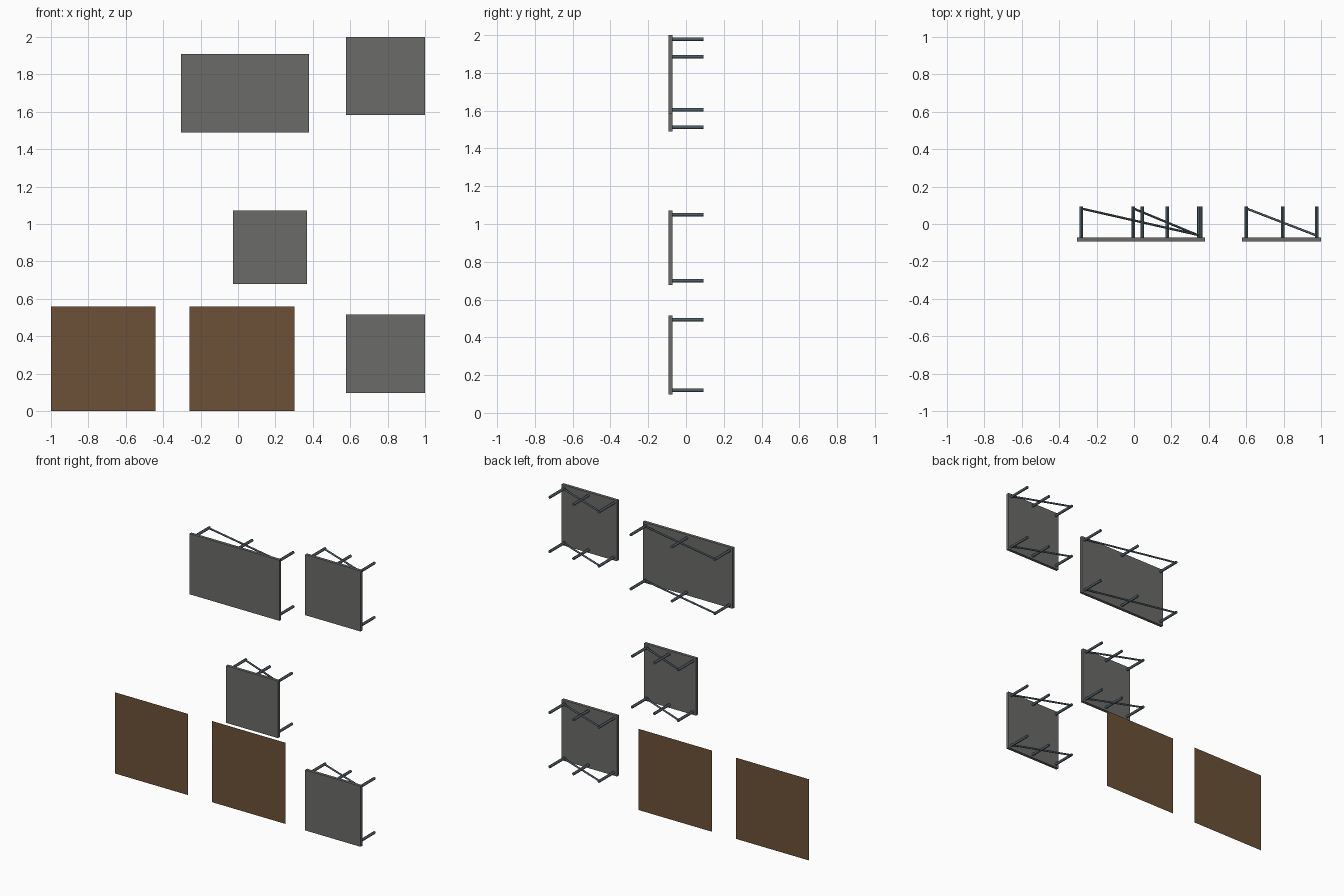
import bpy
from mathutils import Vector

if "Cube" in bpy.data.objects:
    bpy.data.objects.remove(bpy.data.objects["Cube"])


def material(name, rgb):
    m = bpy.data.materials.new(name)
    m.diffuse_color = (*rgb, 1)
    m.use_nodes = True
    m.node_tree.nodes["Principled BSDF"].inputs["Base Color"].default_value = m.diffuse_color
    return m


STONE = material("dark_grey", (0.145, 0.145, 0.14))
STEEL = material("blue_grey_steel", (0.075, 0.11, 0.125))
WOOD = material("brown", (0.15, 0.082, 0.038))

FRONT, BACK, SLAB_BACK = -0.0925, 0.0925, -0.072


def finish(name, mat):
    o = bpy.context.object
    o.name = name
    o.data.materials.append(mat)
    return o


def box(name, x0, x1, y0, y1, z0, z1, mat):
    bpy.ops.mesh.primitive_cube_add(size=1)
    o = finish(name, mat)
    o.location = ((x0 + x1) / 2, (y0 + y1) / 2, (z0 + z1) / 2)
    o.scale = (x1 - x0, y1 - y0, z1 - z0)


def rod(name, a, b, radius):
    a, b = Vector(a), Vector(b)
    bpy.ops.mesh.primitive_cylinder_add(vertices=12, radius=radius,
                                        depth=(b - a).length, location=(a + b) / 2)
    o = finish(name, STEEL)
    o.rotation_euler = (b - a).to_track_quat('Z', 'Y').to_euler()
    bpy.ops.object.shade_smooth_by_angle()


# Wall panels standing off on rods, each row tied by a diagonal brace
def panel(name, x0, x1, z0, z1):
    box(name + "_slab", x0, x1, FRONT, SLAB_BACK, z0, z1, STONE)
    xl, xr = x0 + 0.023, x1 - 0.023
    for row, z in (("lower", z0 + 0.022), ("upper", z1 - 0.022)):
        for i, x in enumerate((xl, (xl + xr) / 2 + 0.006, xr)):
            rod(f"{name}_{row}_standoff_{i}", (x, SLAB_BACK - 0.004, z), (x, BACK, z), 0.0092)
        rod(f"{name}_{row}_brace", (xl, 0.083, z), (xr, -0.062, z), 0.006)


panel("wide_panel", -0.305, 0.38, 1.49, 1.908)
panel("upper_right_panel", 0.578, 1.0, 1.582, 2.0)
panel("middle_panel", -0.026, 0.37, 0.678, 1.072)
panel("lower_right_panel", 0.578, 1.0, 0.097, 0.515)

# Flat brown sheets at the wall
for name, x in (("left_sheet", -0.72), ("centre_sheet", 0.021)):
    bpy.ops.mesh.primitive_plane_add(size=0.56, location=(x, 0.086, 0.28),
                                     rotation=(1.5707963, 0, 0))
    finish(name, WOOD)
